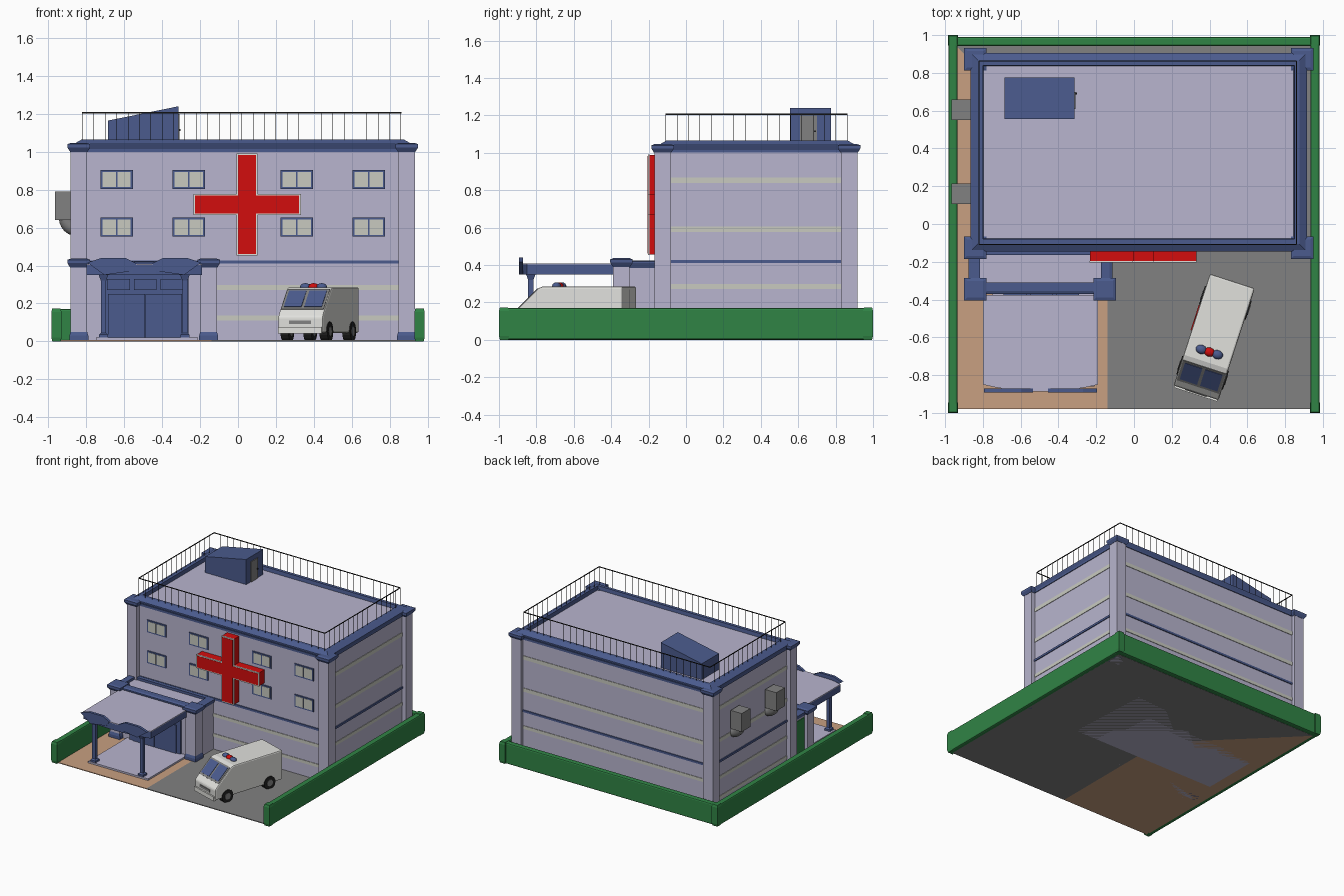
import bpy, bmesh, math
from mathutils import Vector

if "Cube" in bpy.data.objects:
    bpy.data.objects.remove(bpy.data.objects["Cube"])


def material(name, r, g, b):
    m = bpy.data.materials.new(name)
    m.use_nodes = True
    m.diffuse_color = (r, g, b, 1)
    m.node_tree.nodes["Principled BSDF"].inputs["Base Color"].default_value = (r, g, b, 1)
    return m


LAVENDER = material("lavender wall", .48, .46, .62)
BLUE = material("blue trim", .07, .105, .27)
RED = material("red", .65, .004, .004)
WHITE = material("white", .75, .75, .72)
CREAM = material("cream", .58, .59, .53)
GREY = material("grey", .22, .22, .22)
GREEN = material("green", .03, .23, .06)
TAN = material("tan paving", .58, .35, .22)
BLACK = material("black", .015, .015, .015)


def finish(name, bm, mat, bevel=0):
    bmesh.ops.recalc_face_normals(bm, faces=bm.faces)
    me = bpy.data.meshes.new(name)
    bm.to_mesh(me)
    bm.free()
    me.materials.append(mat)
    ob = bpy.data.objects.new(name, me)
    bpy.context.collection.objects.link(ob)
    if bevel:
        mod = ob.modifiers.new("bevel", "BEVEL")
        mod.width = bevel
        mod.segments = 2
    return ob


def add_box(bm, x0, x1, y0, y1, z0, z1):
    v = [bm.verts.new((x, y, z)) for z in (z0, z1) for x, y in ((x0, y0), (x1, y0), (x1, y1), (x0, y1))]
    for f in ((0, 1, 2, 3), (4, 5, 6, 7), (0, 1, 5, 4), (1, 2, 6, 5), (2, 3, 7, 6), (3, 0, 4, 7)):
        bm.faces.new([v[i] for i in f])


def boxes(name, mat, *specs, bevel=0):
    bm = bmesh.new()
    for s in specs:
        add_box(bm, *s)
    return finish(name, bm, mat, bevel)


def prism(name, mat, pts, axis, a, b, bevel=0):
    """Extrude a 2D outline along an axis."""
    put = {"x": lambda p, t: (t, p[0], p[1]), "y": lambda p, t: (p[0], t, p[1]),
           "z": lambda p, t: (p[0], p[1], t)}[axis]
    bm = bmesh.new()
    lo, hi = ([bm.verts.new(put(p, t)) for p in pts] for t in (a, b))
    bm.faces.new(lo)
    bm.faces.new(hi)
    n = len(pts)
    for i in range(n):
        bm.faces.new((lo[i], lo[(i + 1) % n], hi[(i + 1) % n], hi[i]))
    return finish(name, bm, mat, bevel)


def loft(name, mat, rect, profile, closed=True):
    """Stack rectangles, each given as (outset, height)."""
    x0, x1, y0, y1 = rect
    bm = bmesh.new()
    rows = [[bm.verts.new(c) for c in ((x0 - o, y0 - o, z), (x1 + o, y0 - o, z),
                                       (x1 + o, y1 + o, z), (x0 - o, y1 + o, z))] for o, z in profile]
    for a, b in zip(rows, rows[1:]):
        for i in range(4):
            j = (i + 1) % 4
            bm.faces.new((a[i], a[j], b[j], b[i]))
    if closed:
        bm.faces.new(rows[0])
        bm.faces.new(rows[-1])
    return finish(name, bm, mat)


def square(x, y, h):
    return (x - h, x + h, y - h, y + h)


# Ground
prism("tan_paving", TAN, [(-.95, -.98), (-.14, -.98), (-.14, .14), (-.95, .95)], "z", 0, .006)
prism("asphalt", GREY, [(-.14, -.98), (.95, -.98), (.95, .95), (-.95, .95), (-.14, .14)], "z", 0, .006)

# Boundary hedge walls with corner posts
for name, spec in (("left", (.935, .982, -.99, .99)), ("right", (-.982, -.935, -.99, .99)),
                   ("back", (-.96, .96, .943, .99))):
    boxes(name + "_boundary_wall", GREEN, (*spec, 0, .17), bevel=.01)
for x in (-.958, .958):
    for y in (-.973, .973):
        loft("boundary_post", GREEN, square(x, y, .022), [(0, 0), (.005, .02), (.005, .155), (0, .173)])

# Main building
BODY = (-.85, .90, -.13, .89)
X0, X1, Y0, Y1 = BODY
loft("main_walls", LAVENDER, BODY, [(0, 0), (0, 1.035)])
loft("cornice", BLUE, BODY, [(-.01, 1), (.006, 1), (.006, 1.015), (.015, 1.035), (.015, 1.042),
                             (-.025, 1.065), (-.05, 1.065), (-.055, 1.03)], closed=False)
for z0, z1 in ((.575, .605), (.837, .868)):
    boxes("upper_stripe", CREAM, (X0 - .004, X1 + .004, Y0 + .02, Y1 + .004, z0, z1))
for z0, z1 in ((.11, .135), (.272, .298)):
    loft("lower_stripe", CREAM, BODY, [(.004, z0), (.004, z1)])
loft("floor_band", BLUE, BODY, [(.007, .41), (.007, .427)])


def pillar(x, y, top):
    loft("pillar", LAVENDER, square(x, y, .044), [(0, 0), (0, top - .03)])
    loft("pillar_base", BLUE, square(x, y, .044), [(.006, 0), (.006, .03), (0, .05)])
    loft("pillar_cap", BLUE, square(x, y, .044),
         [(.002, top - .04), (.016, top - .018), (.016, top), (0, top + .006)])


for px in (-.84, .89):
    for py in (-.125, .872):
        pillar(px, py, 1.04)

# Front windows
for x in (-.64, -.26, .31, .69):
    for z in (.602, .853):
        boxes("window_frame", BLUE, (x - .085, x + .085, -.138, -.128, z - .05, z + .05))
        boxes("window_panes", CREAM, *[(x + s * .039 - .035, x + s * .039 + .035, -.14, -.136, z - .04, z + .04)
                                       for s in (-1, 1)])


# Red cross sign
def cross(grow):
    cx, cz, w, lx, lz = .048, .722, .047 + grow, .275 + grow, .26 + grow
    return [(cx + x, cz + z) for x, z in ((-w, -lz), (w, -lz), (w, -w), (lx, -w), (lx, w), (w, w),
                                          (w, lz), (-w, lz), (-w, w), (-lx, w), (-lx, -w), (-w, -w))]


prism("cross_body", RED, cross(.007), "y", -.195, -.12)
prism("cross_border", WHITE, cross(.009), "y", -.203, -.195)
prism("cross_face", RED, cross(0), "y", -.205, -.202)

# Roof railing
RX0, RX1, RY0, RY1, T = -.82, .86, -.108, .862, .0025
specs = []
for y in (RY0, RY1):
    specs.append((RX0, RX1, y - T, y + T, 1.203, 1.209))
    specs += [(x - T / 2, x + T / 2, y - T / 2, y + T / 2, 1.05, 1.206)
              for x in (RX0 + i * (RX1 - RX0) / 28 for i in range(29))]
for x in (RX0, RX1):
    specs.append((x - T, x + T, RY0, RY1, 1.203, 1.209))
    specs += [(x - T / 2, x + T / 2, y - T / 2, y + T / 2, 1.05, 1.206)
              for y in (RY0 + i * (RY1 - RY0) / 16 for i in range(1, 16))]
boxes("roof_railing", BLACK, *specs)

# Roof stair house
prism("stair_house", BLUE, [(-.685, 1.03), (-.315, 1.03), (-.315, 1.24), (-.685, 1.165)], "y", .555, .775)
boxes("stair_door", GREY, (-.316, -.309, .61, .70, 1.035, 1.2))
boxes("stair_door_handle", BLACK, (-.31, -.303, .685, .695, 1.11, 1.12))

# Wall ventilation units with elbow ducts
for y in (.605, .16):
    boxes("vent_unit", GREY, (-.965, -.865, y - .055, y + .055, .64, .79))
    cu = bpy.data.curves.new("vent_elbow", "CURVE")
    cu.dimensions = "3D"
    cu.bevel_depth = .042
    cu.bevel_resolution = 3
    sp = cu.splines.new("POLY")
    sp.points.add(6)
    for i, p in enumerate(sp.points):
        a = i * math.pi / 12
        p.co = (-.85 - .055 * math.cos(a), y, .65 - .055 * math.sin(a), 1)
    cu.materials.append(GREY)
    bpy.context.collection.objects.link(bpy.data.objects.new("vent_elbow", cu))

# Entrance hall
HALL = (-.86, -.13, -.355, -.12)
loft("entrance_hall", LAVENDER, HALL, [(0, 0), (0, .405)])
loft("entrance_trim", BLUE, HALL, [(-.01, .385), (.004, .385), (.015, .41), (.015, .418), (0, .425), (-.045, .425),
                                   (-.045, .40)], closed=False)
for px in (-.84, -.155):
    pillar(px, -.345, .43)
boxes("side_door", GREEN, (-.866, -.858, -.29, -.18, .01, .37))
boxes("door_surround", BLUE, (-.72, -.26, -.37, -.35, .006, .35))
boxes("door_panels", BLUE, (-.685, -.492, -.378, -.37, .02, .25), (-.488, -.295, -.378, -.37, .02, .25),
      *[(x - .06, x + .06, -.378, -.37, .27, .33) for x in (-.63, -.49, -.35)])
boxes("entrance_floor", LAVENDER, (-.75, -.21, -.86, -.355, .004, .02))

# Entrance canopy with a bowed front, wings and posts
CX = -.495
outline = [(CX + .305, -.375), (CX - .305, -.375)]
outline += [(CX + .305 * t, -.85 - .038 * (1 - t * t)) for t in (i / 5 - 1 for i in range(11))]
prism("canopy_frame", BLUE, outline, "z", .35, .402)
prism("canopy_roof", LAVENDER, outline, "z", .402, .409)
for s in (-1, 1):
    wing = [(CX + s * x, z) for x, z in ((.30, .415), (.225, .44), (.10, .44), (.04, .41), (.07, .37), (.21, .35))]
    prism("canopy_wing", BLUE, wing, "y", -.893, -.872)
    loft("canopy_post", BLUE, square(CX + s * .215, -.83, .014), [(.01, .01), (.01, .035), (0, .045), (0, .32), (.012, .352)])

# Ambulance, built facing -y and then turned
van = []
side = [(-.31, .045), (-.312, .13), (-.28, .165), (-.165, .275), (-.14, .285), (.31, .285), (.31, .045)]
van.append(prism("van_body", WHITE, side, "x", -.125, .125, bevel=.01))


def slope_plate(name, mat, x0, x1, a, b, lift):
    p, q = Vector((-.28, .165)), Vector((-.165, .275))
    n = Vector((-.69, .72))
    lo, hi = p.lerp(q, a), p.lerp(q, b)
    van.append(prism(name, mat, [lo, hi, hi + n * lift, lo + n * lift], "x", x0, x1))


slope_plate("windscreen_frame", GREY, -.118, .118, .02, .98, .003)
for x in (-.105, .008):
    slope_plate("windscreen_pane", BLUE, x, x + .097, .12, .9, .006)
van.append(boxes("front_bumper", WHITE, (-.12, .12, -.322, -.30, .04, .075)))
van.append(boxes("front_grille", GREY, (-.06, .06, -.316, -.305, .09, .11)))
van.append(boxes("van_side_cross", RED, (-.13, -.124, -.005, .135, .165, .205), (-.13, -.124, .045, .085, .115, .255)))
van.append(boxes("rear_door_seam", GREY, (-.002, .002, .309, .312, .06, .27)))
for x in (-.108, .108):
    for y in (-.2, .19):
        circle = [(y + .052 * math.cos(i * math.pi / 8), .052 + .052 * math.sin(i * math.pi / 8)) for i in range(16)]
        van.append(prism("wheel", BLACK, circle, "x", x - .022, x + .022))
        hub = [(y + (p - y) * .5, .052 + (q - .052) * .5) for p, q in circle]
        van.append(prism("wheel_hub", GREY, hub, "x", x - .025, x + .025))
for x, mat in ((-.045, BLUE), (0, RED), (.045, BLUE)):
    bm = bmesh.new()
    bmesh.ops.create_uvsphere(bm, u_segments=12, v_segments=8, radius=1)
    for v in bm.verts:
        v.co = (x + v.co.x * .03, -.085 + v.co.y * .024, .287 + v.co.z * .02)
    for f in bm.faces:
        f.smooth = True
    van.append(finish("roof_beacon", bm, mat))
for ob in van:
    ob.location = (.425, -.597, 0)
    ob.rotation_euler.z = math.radians(-18)
